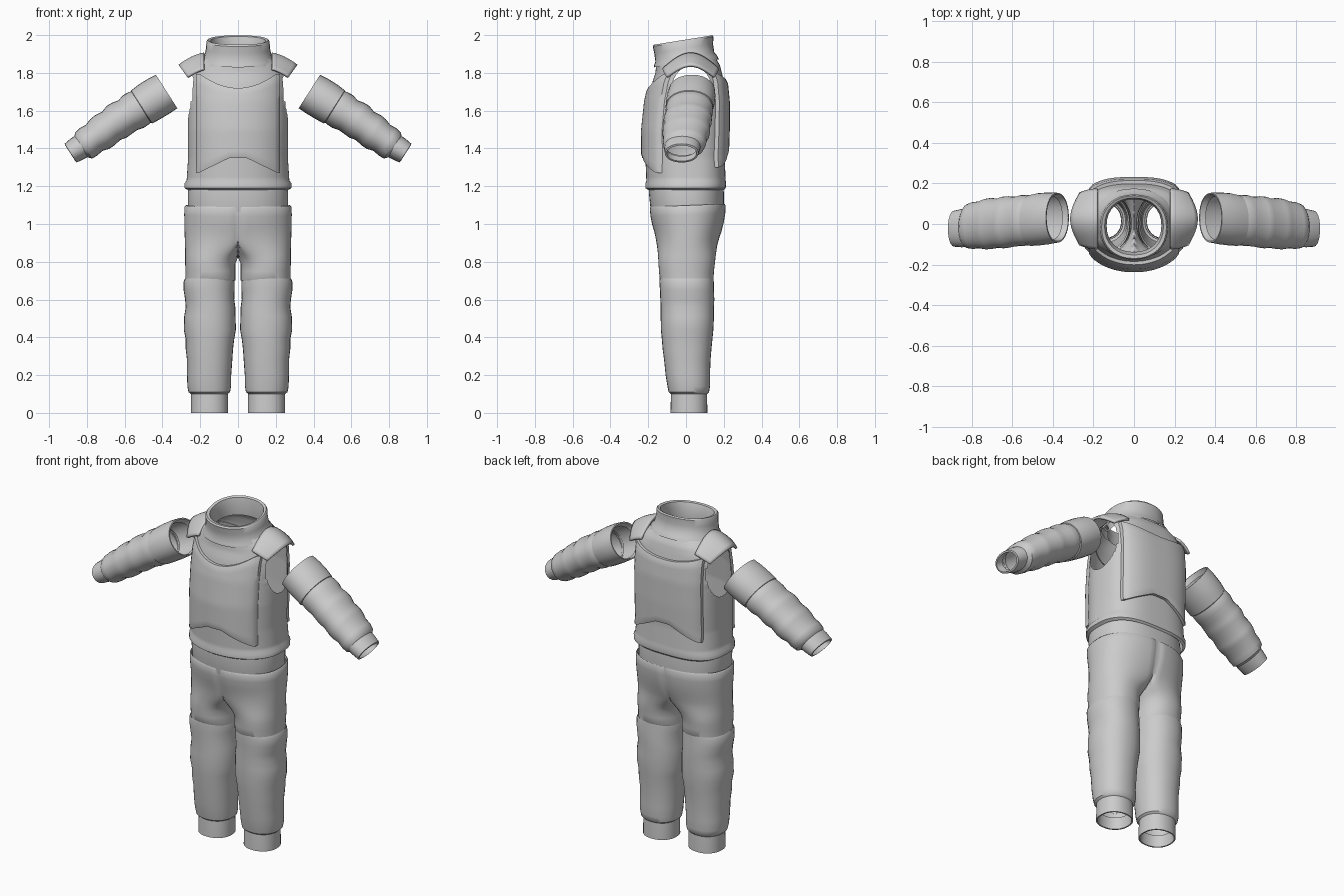
import bpy, bmesh, math
from mathutils import Matrix, Vector

def finish(name, bm, mirror=False, thick=0):
    bmesh.ops.recalc_face_normals(bm, faces=bm.faces)
    me = bpy.data.meshes.new(name)
    bm.to_mesh(me)
    bm.free()
    ob = bpy.data.objects.new(name, me)
    bpy.context.collection.objects.link(ob)
    if thick:
        m = ob.modifiers.new("thickness", 'SOLIDIFY')
        m.thickness, m.offset = thick, -1
    if mirror:
        m = ob.modifiers.new("mirror", 'MIRROR')
        m.use_clip, m.merge_threshold = True, 0.0005
    return ob

def grid(bm, rows, closed):
    vs = [[bm.verts.new(p) for p in r] for r in rows]
    n = len(vs[0])
    for a, b in zip(vs, vs[1:]):
        for i in range(n if closed else n - 1):
            j = (i + 1) % n
            bm.faces.new((a[i], a[j], b[j], b[i]))

def spow(v, e):
    return math.copysign(abs(v) ** e, v)

def ring(z, x0, x1, y0, y1, tilt=0, n=32, pf=2.2, pb=2.2):
    """Closed rounded section; pf/pb = squareness of the front/back half."""
    pts = []
    for i in range(n):
        t = 2 * math.pi * i / n
        c, s = math.cos(t), math.sin(t)
        p = pf if s < 0 else pb
        x = (x0 + x1) / 2 + (x1 - x0) / 2 * spow(c, 2 / p)
        y = (y0 + y1) / 2 + (y1 - y0) / 2 * spow(s, 2 / p)
        pts.append(Vector((x, y, z + tilt * y)))
    return pts

def tube(name, rings, mirror=False, mat=None, **kw):
    bm = bmesh.new()
    grid(bm, [ring(*r, **kw) for r in rings], True)
    if mat:
        bm.transform(mat)
    return finish(name, bm, mirror)

# torso profile: z, half width, front y, back y
BODY = [(1.18, .265, -.2, .2), (1.19, .283, -.215, .21), (1.215, .283, -.215, .213),
        (1.23, .272, -.21, .21), (1.35, .264, -.215, .205), (1.5, .266, -.216, .21),
        (1.65, .266, -.2, .21), (1.75, .262, -.178, .2), (1.8, .252, -.162, .19),
        (1.84, .225, -.158, .18), (1.875, .185, -.155, .16)]
PF, PB = 2.1, 2.9

def body(z):
    for a, b in zip(BODY, BODY[1:]):
        if z <= b[0]:
            t = (z - a[0]) / (b[0] - a[0])
            return [p + (q - p) * t for p, q in zip(a, b)][1:]
    return BODY[-1][1:]

# vest shell with arm holes
levels = [1.18, 1.19, 1.215, 1.23] + [1.25 + i * .0125 for i in range(51)]
bm = bmesh.new()
rows = []
for z in levels:
    h, f, b = body(z)
    rows.append(ring(z, -h, h, f, b, n=72, pf=PF, pb=PB))
grid(bm, rows, True)
HY, HZ, RY, RZ = .03, 1.69, .11, .15
def hole(p):
    return Vector(((p.y - HY) / RY, (p.z - HZ) / RZ))
gone = [f for f in bm.faces if abs(f.calc_center_median().x) > .15
        and hole(f.calc_center_median()).length < 1]
bmesh.ops.delete(bm, geom=gone, context='FACES')
for v in bm.verts:
    if v.is_boundary and 1.3 < v.co.z < 1.86:
        d = hole(v.co).normalized()
        v.co.y, v.co.z = HY + d.x * RY, HZ + d.y * RZ
finish("vest", bm)

# raised chest and back plates that follow the vest
def plate(name, front, half, top, bottom, off):
    NU, NV = 28, 20
    rows = []
    for j in range(-1, NV + 2):
        row = []
        for i in range(-1, NU + 2):
            s = max(0, min(NU, i)) / NU * 2 - 1
            v = max(0, min(NV, j)) / NV
            edge = i in (-1, NU + 1) or j in (-1, NV + 1)
            k = 1.02 if edge else 1
            x = s * half * k
            z = bottom(s) + (top(s) - bottom(s)) * v
            h, f, b = body(z)
            p, yc = (PF if front else PB), (f + b) / 2
            y = yc + ((f if front else b) - yc) * max(0, 1 - abs(x / h) ** p) ** (1 / p)
            o = -.004 if edge else off * (.75 if i in (0, NU) or j in (0, NV) else 1)
            row.append((x * (1 + (0 if edge else .02)), y - o if front else y + o, z))
        rows.append(row)
    bm = bmesh.new()
    grid(bm, rows, False)
    finish(name, bm)

def arch(s):
    return 1.35 - .08 * max(0, min(1, (abs(s) - .2) / .75))
plate("chest_plate", True, .217, lambda s: 1.72 + .075 * min(1, abs(s) * 1.1) ** 2, arch, .022)
plate("back_plate", False, .217, lambda s: 1.76 + .04 * s * s, lambda s: arch(s) + .03, .022)

# collar, folded over to an inner wall
tube("collar", [(1.85, -.2, .2, -.17, .175, .12), (1.868, -.194, .194, -.168, .165, .14),
                (1.885, -.18, .18, -.162, .15, .16), (1.93, -.17, .17, -.168, .143, .16),
                (1.968, -.167, .167, -.176, .146, .16), (1.9765, -.16, .16, -.17, .14, .16),
                (1.972, -.145, .145, -.153, .128, .16), (1.93, -.135, .135, -.138, .122, .16),
                (1.87, -.14, .14, -.138, .125, .14)])

# shoulder pads
bm = bmesh.new()
rows = []
for i in range(21):
    u = i / 10 - 1
    c = math.cos(u * math.pi / 2)
    rows.append([(.18 + v * (.09 + .045 * c), .025 + u * (.15 - .02 * v * v),
                  1.825 - .045 * v + c * (.083 - .02 * v * v) + .02 * v * (1 - v))
                 for v in [k / 8 for k in range(9)]])
grid(bm, rows, False)
finish("shoulder_pad", bm, True, .014)

# waist band
tube("waist_band", [(1.06, -.262, .262, -.185, .198), (1.1, -.266, .266, -.19, .2),
                    (1.17, -.266, .266, -.197, .2), (1.2, -.262, .262, -.195, .198)],
     n=48, pf=2.3, pb=2.4)

# trousers: half a pelvis blending down into one leg, then mirrored
N = 48
HIPS = [(1.085, 1, .268, -.18, .2), (1.1, 1, .276, -.188, .206), (1.09, 1, .284, -.192, .21),
        (1.05, 1, .285, -.188, .208), (1.0, 1, .284, -.178, .2), (.96, .9, .283, -.17, .19),
        (.92, .72, .282, -.163, .178), (.89, .52, .281, -.158, .17), (.86, .3, .28, -.153, .164),
        (.84, .17, .28, -.15, .16), (.82, .08, .28, -.148, .157), (.79, 0, .28, -.146, .153),
        (.75, 0, .278, -.143, .148), (.71, 0, .278, -.14, .146), (.7, 0, .27, -.132, .138)]
bm = bmesh.new()
rows = []
for z, w, h, y0, y1 in HIPS:
    row = []
    for i in range(N):
        t = 2 * math.pi * (i + .5) / N - math.pi
        cy, ry = (y0 + y1) / 2, (y1 - y0) / 2
        lx = (.014 + h) / 2 + (h - .014) / 2 * spow(math.cos(t), .92)
        ly = cy + ry * spow(math.sin(t), .92)
        L = math.pi * 2 / 3
        if abs(t) <= L:
            px = h * max(0, math.cos(t * .75)) ** .87
            py = cy + ry * spow(math.sin(t * .75), .87)
        else:
            px, py = 0, cy + ry * math.copysign((math.pi - abs(t)) / (math.pi - L), t)
        x = lx * (1 - w) + px * w - .16 * w * (1 - w) * (1 - math.cos(t)) / 2
        if w == 1 and abs(t) > L - .01:
            x = 0
        row.append((max(0, x), ly * (1 - w) + py * w, z + (.04 * (py - .04) if w == 1 else 0)))
    rows.append(row)
grid(bm, rows, True)
inner = [f for f in bm.faces if all(v.co.x < 1e-5 for v in f.verts)]
bmesh.ops.delete(bm, geom=inner, context='FACES')
finish("trousers", bm, True)

# lower legs with soft creases, and ankle cuffs
tube("lower_leg", [(.7, .03, .272, -.132, .138), (.712, .022, .28, -.14, .146),
                   (.695, .018, .288, -.141, .147), (.65, .018, .288, -.138, .148),
                   (.6, .02, .28, -.136, .15), (.56, .014, .277, -.134, .148),
                   (.51, .013, .285, -.134, .148), (.44, .011, .287, -.133, .145),
                   (.39, .02, .277, -.128, .14), (.34, .026, .277, -.124, .135),
                   (.28, .03, .27, -.116, .13), (.2, .036, .27, -.108, .127),
                   (.14, .037, .268, -.098, .127), (.11, .042, .262, -.092, .122),
                   (.1, .055, .25, -.08, .112)], True, n=32)
tube("ankle_cuff", [(.12, .055, .248, -.078, .11), (.09, .053, .249, -.08, .112),
                    (0, .052, .25, -.082, .113), (0, .06, .242, -.074, .105),
                    (.07, .064, .238, -.07, .1)], True, n=32)

# sleeves, laid out along a sloping axis
d = Vector((.842, 0, -.539))
up = Vector((.539, 0, .842))
M = Matrix(((-up.x, 0, d.x, .377), (0, 1, 0, 0), (-up.z, 0, d.z, 1.70), (0, 0, 0, 1)))
tube("upper_sleeve", [(.03, -.09, .09, -.075, .135), (.0, -.1, .098, -.085, .148),
                      (.0, -.107, .104, -.092, .154), (.05, -.112, .105, -.1, .156),
                      (.11, -.112, .103, -.106, .152), (.155, -.108, .1, -.108, .144),
                      (.16, -.1, .093, -.1, .136)], True, M, n=28, pf=2.1, pb=2.1)
tube("lower_sleeve", [(.14, -.1, .088, -.1, .136), (.17, -.107, .094, -.106, .143),
                      (.205, -.11, .095, -.109, .143), (.24, -.1, .086, -.11, .135),
                      (.28, -.108, .088, -.117, .137), (.31, -.108, .09, -.12, .136),
                      (.345, -.096, .082, -.118, .126), (.39, -.1, .09, -.124, .128),
                      (.42, -.096, .09, -.125, .124), (.455, -.084, .08, -.12, .112),
                      (.495, -.086, .086, -.123, .108), (.525, -.08, .084, -.12, .098),
                      (.54, -.064, .066, -.108, .075)], True, M, n=28, pf=2.1, pb=2.1)
tube("wrist_cuff", [(.52, -.065, .066, -.112, .078), (.56, -.066, .064, -.115, .074),
                    (.604, -.06, .058, -.112, .066), (.606, -.05, .048, -.102, .056),
                    (.56, -.048, .046, -.098, .054)], True, M, n=24, pf=2.1, pb=2.1)

# smooth shading with crisp seams
bpy.ops.object.select_all(action='SELECT')
bpy.context.view_layer.objects.active = bpy.context.selected_objects[0]
bpy.ops.object.shade_smooth_by_angle(angle=math.radians(38))
